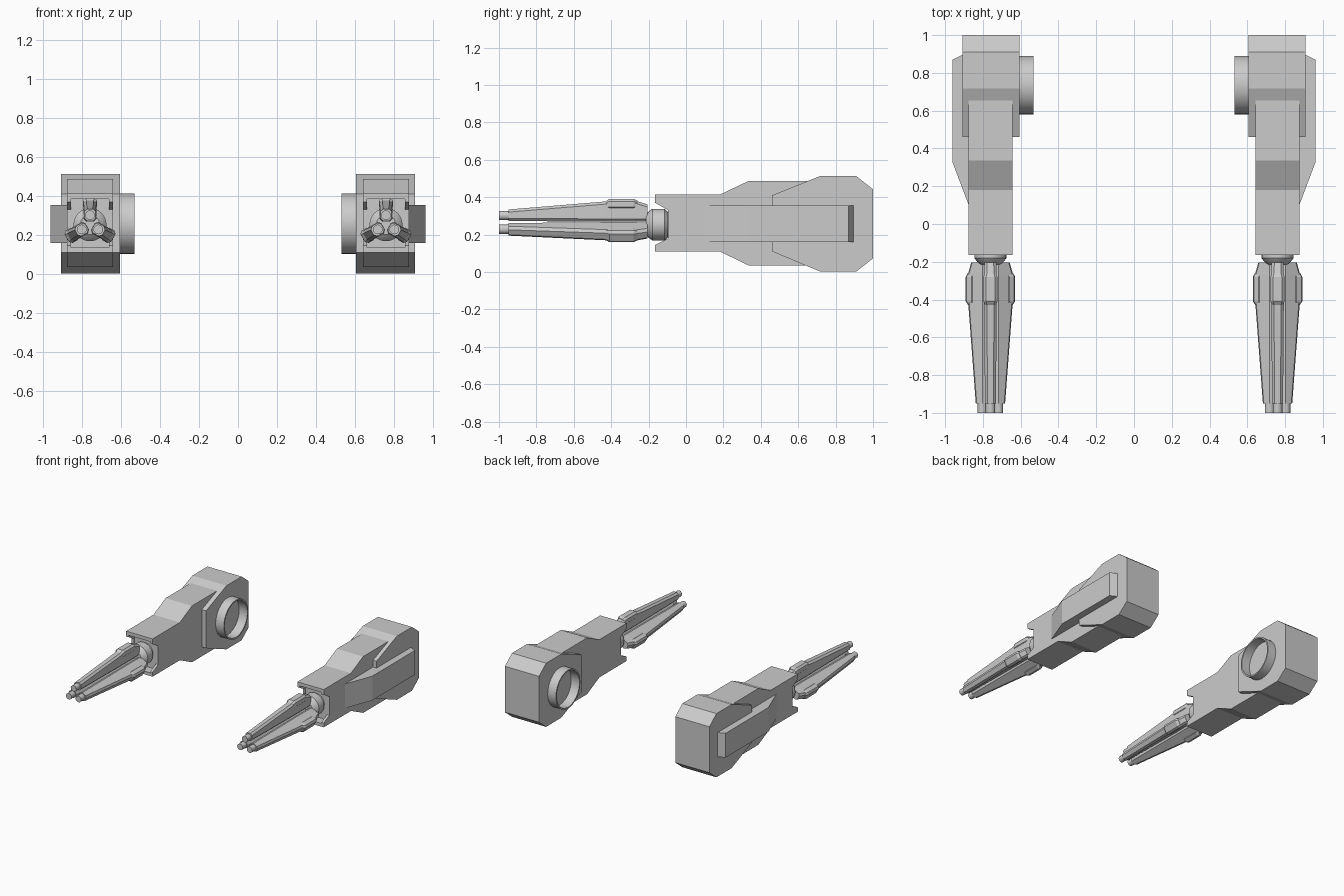
import bpy, bmesh, math
from mathutils import Matrix, Vector

if "Cube" in bpy.data.objects:
    bpy.data.objects.remove(bpy.data.objects["Cube"])

CX, CZ = 0.76, 0.253   # axis of the right-hand weapon


def finish(name, bm, mirror=True, smooth=False):
    bmesh.ops.recalc_face_normals(bm, faces=bm.faces)
    me = bpy.data.meshes.new(name)
    bm.to_mesh(me)
    bm.free()
    ob = bpy.data.objects.new(name, me)
    bpy.context.collection.objects.link(ob)
    if smooth:
        bpy.ops.object.select_all(action='DESELECT')
        ob.select_set(True)
        bpy.context.view_layer.objects.active = ob
        bpy.ops.object.shade_smooth_by_angle(angle=math.radians(35))
    if mirror:
        add_mirror(ob)
    return ob


def add_mirror(ob):
    m = ob.modifiers.new("mirror", 'MIRROR')
    m.use_axis = (True, False, False)
    m.use_mirror_merge = False


def loft(rings, bm=None, closed=False):
    """Skin matching rings; cap the ends, or join last to first."""
    bm = bm or bmesh.new()
    vs = [[bm.verts.new(p) for p in r] for r in rings]
    n = len(vs[0])
    pairs = list(zip(vs, vs[1:])) + ([(vs[-1], vs[0])] if closed else [])
    for a, b in pairs:
        for i in range(n):
            j = (i + 1) % n
            bm.faces.new((a[i], a[j], b[j], b[i]))
    if not closed:
        bm.faces.new(vs[0])
        bm.faces.new(vs[-1])
    return bm


def side_prism(profile, x0, x1):
    return loft([[(x, y, z) for y, z in profile] for x in (x0, x1)])


def circle_y(y, r, n, cx=CX, cz=CZ):
    return [(cx + r * math.cos(2 * math.pi * i / n), y,
             cz + r * math.sin(2 * math.pi * i / n)) for i in range(n)]


def circle_x(x, r, n, cy, cz):
    return [(x, cy + r * math.cos(2 * math.pi * i / n),
             cz + r * math.sin(2 * math.pi * i / n)) for i in range(n)]


# Forearm housing with notched cheeks
upper = [(-0.095, 0.33), (-0.165, 0.37), (-0.165, 0.413), (0.18, 0.413),
         (0.335, 0.487), (0.80, 0.487)]
lower = [(0.80, 0.035), (0.335, 0.035), (0.18, 0.11), (-0.165, 0.11),
         (-0.165, 0.145), (-0.095, 0.18)]
housing = finish("forearm_housing", side_prism(upper + lower, 0.643, 0.877), False)

# Socket cut into the front of the housing
cavity = side_prism([(-0.3, 0.135), (-0.3, 0.385), (-0.09, 0.385), (-0.09, 0.135)],
                    CX - 0.097, CX + 0.097)
cutter = finish("socket_cutter", cavity, False)
cutter.hide_render = True
cutter.hide_viewport = True
cut = housing.modifiers.new("socket", 'BOOLEAN')
cut.operation = 'DIFFERENCE'
cut.solver = 'EXACT'
cut.object = cutter
add_mirror(housing)

# Rear shoulder block
block = [(0.46, 0.11), (0.46, 0.41), (0.718, 0.513), (0.91, 0.513),
         (1.0, 0.442), (1.0, 0.073), (0.91, 0.002), (0.718, 0.002)]
finish("shoulder_block", side_prism(block, 0.605, 0.908))

# Outer side panel, tapered forward
panel = [(0.86, 0.095), (0.877, 0.105), (0.962, 0.33), (0.962, 0.87),
         (0.908, 0.895), (0.86, 0.895)]
finish("side_panel", loft([[(x, y, z) for x, y in panel] for z in (0.16, 0.355)]))

# Inner mounting collar, an open ring
collar = [circle_x(x, r, 32, 0.735, 0.257) for x, r in
          ((0.615, 0.155), (0.532, 0.155), (0.532, 0.144), (0.615, 0.144))]
finish("mounting_collar", loft(collar, closed=True), smooth=True)

# Neck joint between housing and barrels
neck = [(-0.08, 0.07), (-0.10, 0.07), (-0.115, 0.085), (-0.18, 0.085),
        (-0.20, 0.07), (-0.215, 0.05)]
finish("barrel_neck", loft([circle_y(y, r, 24) for y, r in neck]), smooth=True)


def section(y, r0, r1, hw, c):
    """Chamfered rectangle at y, from radius r0 to r1 out from the axis."""
    pts = [(-hw, r0 + c), (-hw + c, r0), (hw - c, r0), (hw, r0 + c),
           (hw, r1 - c), (hw - c, r1), (-hw + c, r1), (-hw, r1 - c)]
    return [(u, y, v) for u, v in pts]


# Three barrels around the axis, each with a grip block and muzzle
for k, label in enumerate(("top", "lower_left", "lower_right")):
    place = Matrix.Translation(Vector((CX, 0, CZ))) @ \
        Matrix.Rotation(math.radians(120 * k), 4, 'Y')
    barrel = loft([section(-0.95, 0.019, 0.081, 0.029, 0.014),
                   section(-0.43, 0.017, 0.124, 0.033, 0.014),
                   section(-0.27, 0.017, 0.128, 0.033, 0.014),
                   section(-0.205, 0.017, 0.108, 0.031, 0.014)])
    grip = loft([section(-0.43, 0.085, 0.124, 0.028, 0.010),
                 section(-0.41, 0.080, 0.138, 0.037, 0.014),
                 section(-0.28, 0.080, 0.138, 0.037, 0.014),
                 section(-0.26, 0.085, 0.128, 0.028, 0.010)])
    muzzle = loft([circle_y(y, 0.025, 12, 0, 0.049) for y in (-1.0, -0.94)])
    for name, bm in (("barrel", barrel), ("barrel_block", grip), ("muzzle", muzzle)):
        bm.transform(place)
        finish(f"{name}_{label}", bm, smooth=(name == "muzzle"))
